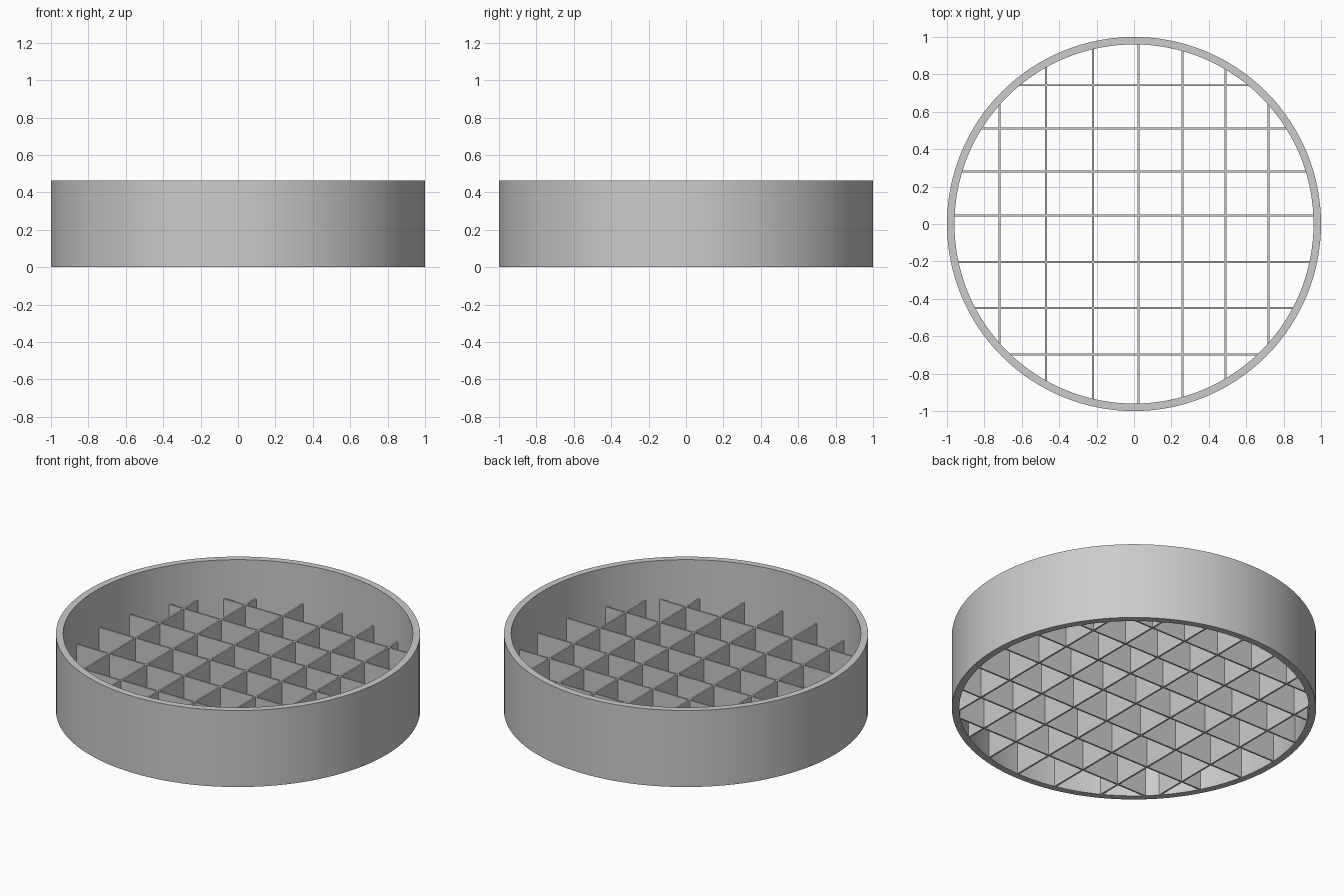
import bpy, bmesh, math

if "Cube" in bpy.data.objects:
    bpy.data.objects.remove(bpy.data.objects["Cube"])

OUTER, INNER, HEIGHT = 1.0, 0.96, 0.464
SLAT_TOP, SLAT_THICK = 0.229, 0.010
SEGMENTS = 128

grey = bpy.data.materials.new("plain grey")
grey.diffuse_color = (0.6, 0.6, 0.6, 1)
grey.use_nodes = True
grey.node_tree.nodes["Principled BSDF"].inputs["Base Color"].default_value = grey.diffuse_color


def finish(bm, name):
    bmesh.ops.recalc_face_normals(bm, faces=bm.faces)
    mesh = bpy.data.meshes.new(name)
    bm.to_mesh(mesh)
    bm.free()
    mesh.materials.append(grey)
    obj = bpy.data.objects.new(name, mesh)
    bpy.context.collection.objects.link(obj)
    return obj


# Round wall: a rectangular section swept around the z axis
bm = bmesh.new()
section = [(INNER, 0), (OUTER, 0), (OUTER, HEIGHT), (INNER, HEIGHT)]
rings = []
for i in range(SEGMENTS):
    a = 2 * math.pi * i / SEGMENTS
    rings.append([bm.verts.new((r * math.cos(a), r * math.sin(a), z)) for r, z in section])
for i in range(SEGMENTS):
    here, there = rings[i], rings[(i + 1) % SEGMENTS]
    for j in range(4):
        k = (j + 1) % 4
        bm.faces.new((here[j], there[j], there[k], here[k]))
wall = finish(bm, "round_wall")
bpy.context.view_layer.objects.active = wall
wall.select_set(True)
bpy.ops.object.shade_smooth_by_angle(angle=math.radians(30))
wall.select_set(False)


# Lattice slats: upright strips whose ends follow the wall
def slat(name, pos, along_y):
    lo, hi = pos - SLAT_THICK / 2, pos + SLAT_THICK / 2
    reach = INNER + 0.008
    outline = []
    for p, side in ((lo, -1), (hi, -1), (hi, 1), (lo, 1)):
        q = side * math.sqrt(reach ** 2 - p ** 2)
        outline.append((p, q) if along_y else (q, p))
    bm = bmesh.new()
    low = [bm.verts.new((x, y, 0)) for x, y in outline]
    top = [bm.verts.new((x, y, SLAT_TOP)) for x, y in outline]
    bm.faces.new(low)
    bm.faces.new(top)
    for j in range(4):
        k = (j + 1) % 4
        bm.faces.new((low[j], low[k], top[k], top[j]))
    finish(bm, name)


for n, x in enumerate((-0.72, -0.47, -0.22, 0.025, 0.26, 0.49, 0.72)):
    slat(f"lengthwise_slat_{n + 1}", x, True)
for n, y in enumerate((-0.698, -0.45, -0.204, 0.046, 0.28, 0.511, 0.742)):
    slat(f"crosswise_slat_{n + 1}", y, False)
